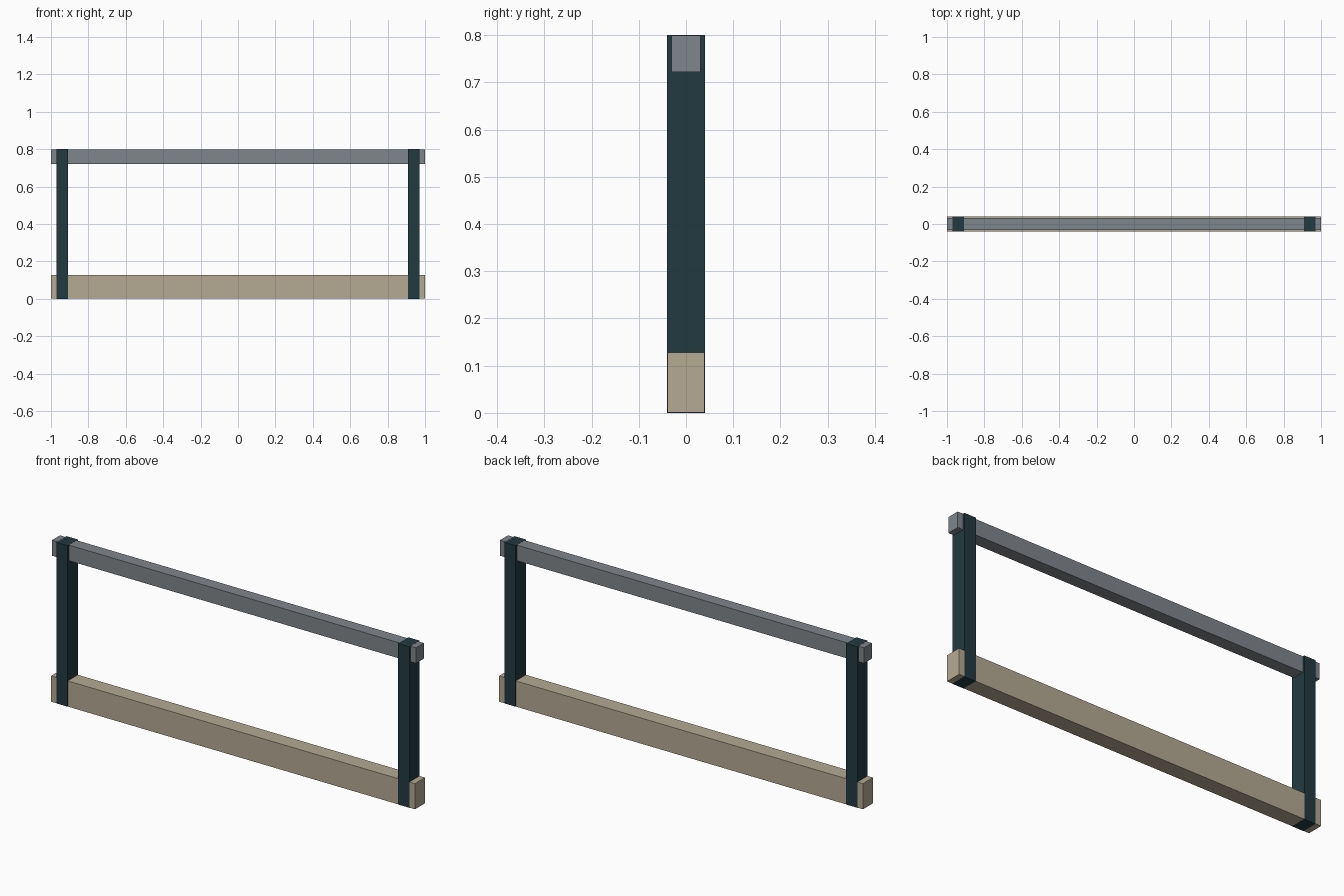
import bpy

if "Cube" in bpy.data.objects:
    bpy.data.objects.remove(bpy.data.objects["Cube"])


def srgb(*rgb):
    """8-bit display colour to linear RGBA."""
    lin = [(c / 255 / 12.92) if c <= 10 else ((c / 255 + 0.055) / 1.055) ** 2.4 for c in rgb]
    return (*lin, 1.0)


def material(name, *rgb):
    m = bpy.data.materials.new(name)
    m.diffuse_color = srgb(*rgb)
    m.use_nodes = True
    m.node_tree.nodes["Principled BSDF"].inputs["Base Color"].default_value = m.diffuse_color
    return m


def box(name, lo, hi, mat):
    bpy.ops.mesh.primitive_cube_add(size=1, location=[(a + b) / 2 for a, b in zip(lo, hi)])
    ob = bpy.context.object
    ob.name = name
    ob.scale = [b - a for a, b in zip(lo, hi)]
    bpy.ops.object.transform_apply(location=False, rotation=False, scale=True)
    ob.data.materials.append(mat)
    return ob


wood = material("pale_beam", 181, 170, 148)
steel = material("grey_rail", 128, 134, 139)
dark = material("dark_teal_post", 34, 58, 64)

E = 0.0005  # beam and rail sit a hair inside the posts so faces do not coincide

# Bottom beam and top rail span the full width
box("bottom_beam", (-1, -0.04 + E, E), (1, 0.04 - E, 0.128), wood)
box("top_rail", (-1, -0.031, 0.722), (1, 0.031, 0.8 - E), steel)

# Upright posts pass through both
for side, name in ((-1, "left_post"), (1, "right_post")):
    x = side * 0.939
    box(name, (x - 0.031, -0.04, 0), (x + 0.031, 0.04, 0.8), dark)
